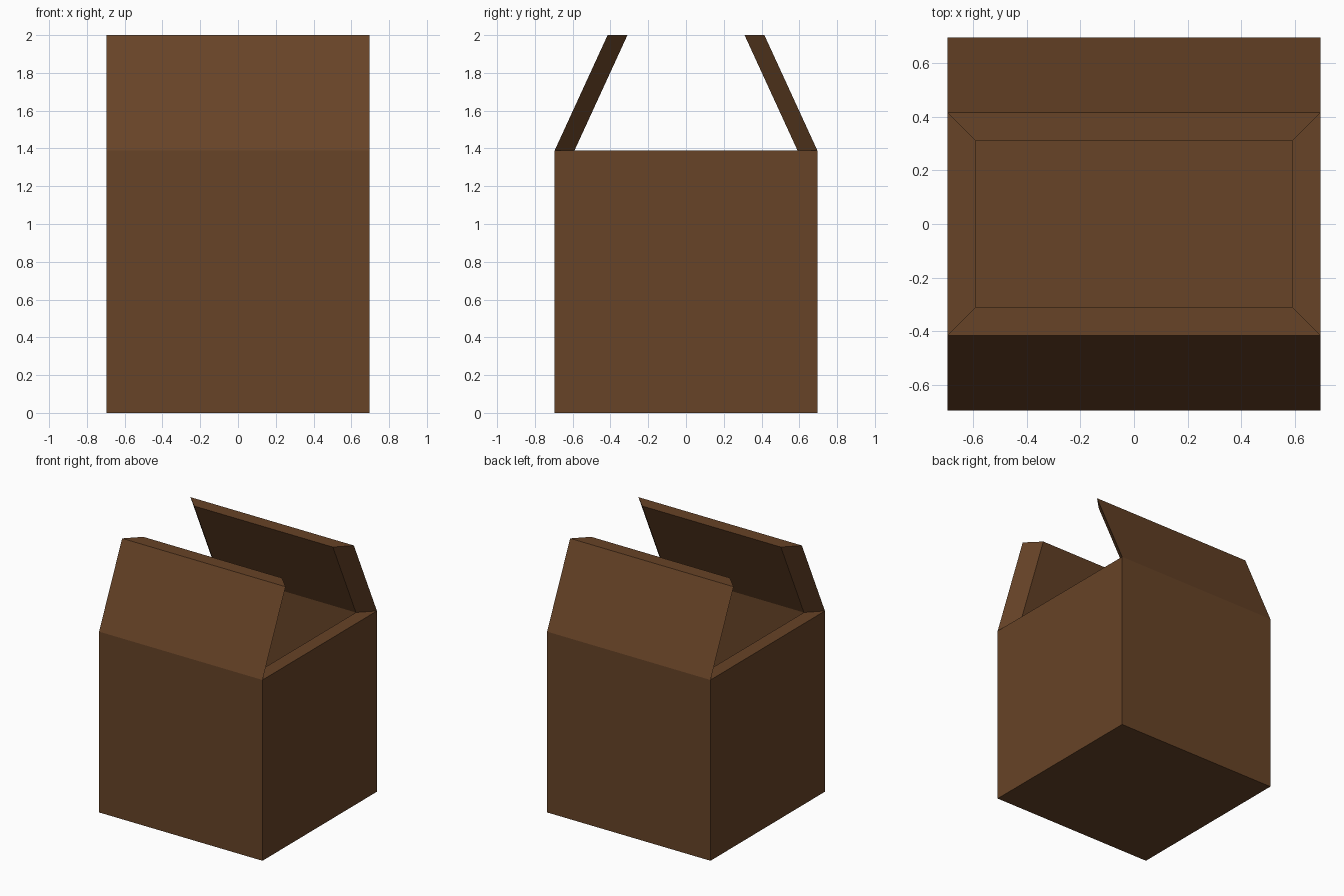
import bpy
import bmesh
from mathutils import Vector

cube = bpy.data.objects.get("Cube")
if cube:
    bpy.data.objects.remove(cube, do_unlink=True)

SIDE = 1.39        # outer edge of the box
WALL = 0.105       # cardboard thickness
FLAP_RISE = 0.61
FLAP_LEAN = 0.28

# Cardboard colour
brown = bpy.data.materials.new("cardboard_brown")
brown.use_nodes = True
colour = (0.135, 0.056, 0.020, 1)
brown.diffuse_color = colour
shader = next(n for n in brown.node_tree.nodes if n.type == 'BSDF_PRINCIPLED')
shader.inputs["Base Color"].default_value = colour
shader.inputs["Roughness"].default_value = 0.9


def pull(bm, face, offset):
    """Extrude one face along an offset."""
    new = bmesh.ops.extrude_discrete_faces(bm, faces=[face])["faces"][0]
    bmesh.ops.translate(bm, verts=new.verts[:], vec=Vector(offset))


bm = bmesh.new()

# Box body standing on the floor
bmesh.ops.create_cube(bm, size=SIDE)
bmesh.ops.translate(bm, verts=bm.verts[:], vec=(0, 0, SIDE / 2))
bm.normal_update()

# Rim and hollow interior
opening = max(bm.faces, key=lambda f: f.calc_center_median().z)
rim = bmesh.ops.inset_region(bm, faces=[opening], thickness=WALL,
                             use_even_offset=True)["faces"]
pull(bm, opening, (0, 0, WALL - SIDE))

# Front and back flaps grow from the mitred rim and lean inward
for face in rim:
    y = face.calc_center_median().y
    if abs(y) > SIDE / 4:
        pull(bm, face, (0, -FLAP_LEAN if y > 0 else FLAP_LEAN, FLAP_RISE))

bmesh.ops.recalc_face_normals(bm, faces=bm.faces[:])
mesh = bpy.data.meshes.new("open_box_with_flaps")
bm.to_mesh(mesh)
bm.free()
mesh.materials.append(brown)
box = bpy.data.objects.new("open_box_with_flaps", mesh)
bpy.context.collection.objects.link(box)
